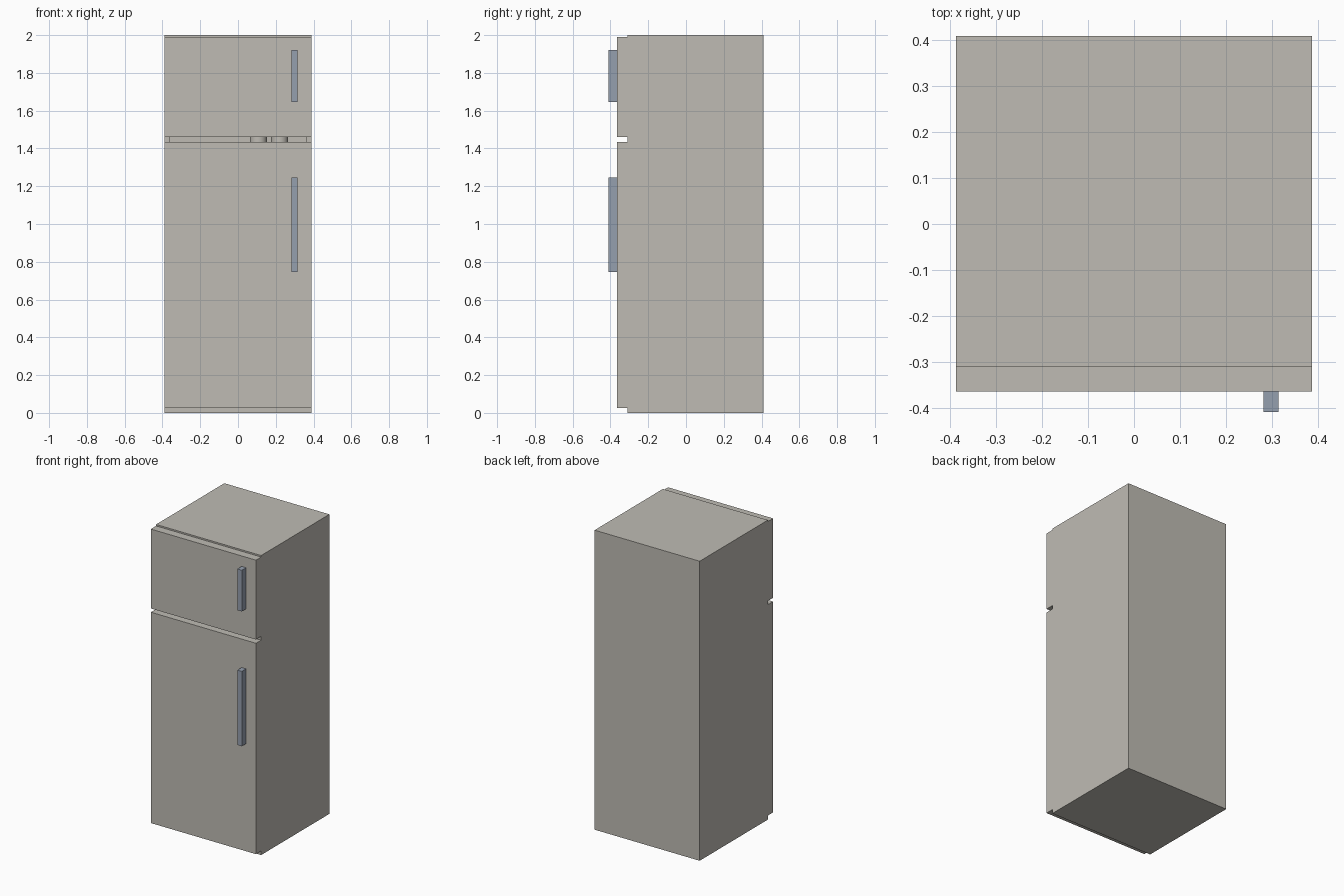
import bpy, bmesh
from mathutils import Vector

if "Cube" in bpy.data.objects:
    bpy.data.objects.remove(bpy.data.objects["Cube"])


def material(name, rgb):
    m = bpy.data.materials.new(name)
    m.diffuse_color = (*rgb, 1)
    m.use_nodes = True
    m.node_tree.nodes["Principled BSDF"].inputs["Base Color"].default_value = m.diffuse_color
    return m


ENAMEL = material("warm_grey_enamel", (0.52, 0.50, 0.455))
STEEL = material("blue_grey_handle", (0.30, 0.35, 0.43))


def finish(name, bm, mat):
    mesh = bpy.data.meshes.new(name)
    bmesh.ops.recalc_face_normals(bm, faces=bm.faces)
    bm.to_mesh(mesh)
    bm.free()
    mesh.materials.append(mat)
    ob = bpy.data.objects.new(name, mesh)
    bpy.context.collection.objects.link(ob)
    return ob


def box_mesh(lo, hi):
    lo, hi = Vector(lo), Vector(hi)
    bm = bmesh.new()
    bmesh.ops.create_cube(bm, size=1)
    for v in bm.verts:
        v.co = (lo + hi) / 2 + v.co * (hi - lo)
    return bm


def box(name, lo, hi, mat):
    return finish(name, box_mesh(lo, hi), mat)


# Cabinet: open-fronted shell with a recessed compartment
bm = box_mesh((-0.388, -0.31, 0), (0.388, 0.41, 2))
front = min(bm.faces, key=lambda f: f.calc_center_median().y)
bmesh.ops.inset_region(bm, faces=[front], thickness=0.04)
inner = bmesh.ops.extrude_discrete_faces(bm, faces=[front])["faces"][0]
bmesh.ops.translate(bm, verts=inner.verts, vec=(0, 0.68, 0))
finish("cabinet", bm, ENAMEL)

# Doors and their bar handles
for label, z0, z1, h0, h1 in (("freezer", 1.46, 1.99, 1.645, 1.92),
                              ("fridge", 0.027, 1.435, 0.745, 1.245)):
    box(label + "_door", (-0.388, -0.365, z0), (0.388, -0.31, z1), ENAMEL)
    box(label + "_handle", (0.282, -0.41, h0), (0.315, -0.365, h1), STEEL)

# Inside shelf with two bottles glimpsed through the door gap
box("shelf", (-0.348, -0.2, 1.18), (0.348, 0.37, 1.2), ENAMEL)
for i, x in enumerate((0.108, 0.22)):
    bm = bmesh.new()
    bmesh.ops.create_cone(bm, cap_ends=True, segments=24, radius1=0.045,
                          radius2=0.045, depth=0.3)
    bmesh.ops.translate(bm, verts=bm.verts, vec=(x, 0.05, 1.35))
    bottle = finish(f"bottle_{i + 1}", bm, ENAMEL)
    bpy.context.view_layer.objects.active = bottle
    bottle.select_set(True)
    bpy.ops.object.shade_smooth_by_angle()
    bottle.select_set(False)
